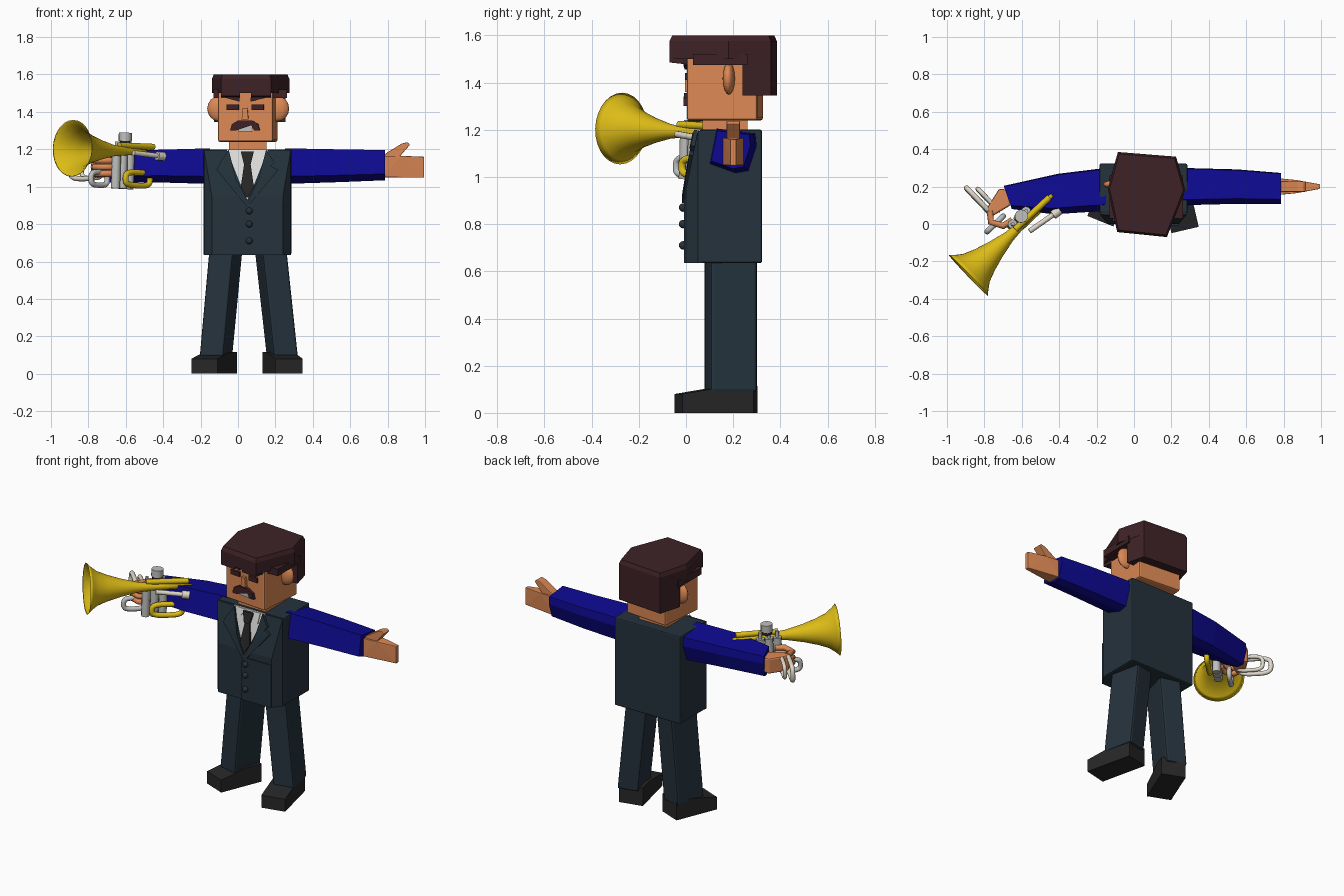
import bpy, bmesh, math
from mathutils import Vector, Matrix

if "Cube" in bpy.data.objects:
    bpy.data.objects.remove(bpy.data.objects["Cube"])


def material(name, r, g, b):
    m = bpy.data.materials.new(name)
    m.use_nodes = True
    m.diffuse_color = (r, g, b, 1)
    m.node_tree.nodes["Principled BSDF"].inputs["Base Color"].default_value = (r, g, b, 1)
    return m


SKIN = material("skin", .72, .25, .09)
SUIT = material("dark suit", .018, .032, .045)
BLUE = material("blue sleeve", .004, .003, .28)
BRASS = material("brass", .72, .5, .008)
HAIR = material("dark brown hair", .048, .016, .02)
BLACK = material("black", .02, .02, .021)
SILVER = material("silver", .52, .52, .5)
SHIRT = material("white shirt", .75, .75, .74)
CREAM = material("cream metal", .74, .68, .58)


def finish(name, bm, mat, smooth=False, bevel=0):
    bmesh.ops.recalc_face_normals(bm, faces=bm.faces)
    me = bpy.data.meshes.new(name)
    bm.to_mesh(me)
    bm.free()
    me.materials.append(mat)
    ob = bpy.data.objects.new(name, me)
    bpy.context.collection.objects.link(ob)
    for p in me.polygons:
        p.use_smooth = smooth
    if bevel:
        mod = ob.modifiers.new("bevel", 'BEVEL')
        mod.width, mod.segments = bevel, 2
    return ob


def hull(name, pts, mat, bevel=0):
    bm = bmesh.new()
    for p in pts:
        bm.verts.new(p)
    res = bmesh.ops.convex_hull(bm, input=bm.verts)
    bmesh.ops.delete(bm, geom=[v for v in bm.verts if not v.link_faces], context='VERTS')
    bmesh.ops.dissolve_limit(bm, angle_limit=.02, verts=bm.verts, edges=bm.edges)
    return finish(name, bm, mat, bevel=bevel)


def block(name, low, low_size, high, high_size, mat, yaw=0, bevel=0):
    """Tapered box between a bottom and a top rectangle."""
    rot = Matrix.Rotation(math.radians(yaw), 3, 'Z')
    pts = [Vector(c) + rot @ Vector((i * s[0] / 2, j * s[1] / 2, 0))
           for c, s in ((low, low_size), (high, high_size)) for i in (-1, 1) for j in (-1, 1)]
    return hull(name, pts, mat, bevel)


def loft(name, rings, mat, smooth=False, capped=True):
    bm = bmesh.new()
    rows = [[bm.verts.new(p) for p in r] for r in rings]
    n = len(rows[0])
    for a, b in zip(rows, rows[1:]):
        for i in range(n):
            bm.faces.new((a[i], a[(i + 1) % n], b[(i + 1) % n], b[i]))
    if capped:
        bm.faces.new(rows[0])
        bm.faces.new(rows[-1])
    return finish(name, bm, mat, smooth)


def tube(name, pts, r, mat, closed=False):
    cu = bpy.data.curves.new(name, 'CURVE')
    cu.dimensions = '3D'
    cu.bevel_depth, cu.bevel_resolution, cu.use_fill_caps = r, 3, True
    sp = cu.splines.new('POLY')
    sp.points.add(len(pts) - 1)
    for q, p in zip(sp.points, pts):
        q.co = (*p, 1)
    sp.use_cyclic_u = closed
    cu.materials.append(mat)
    ob = bpy.data.objects.new(name, cu)
    bpy.context.collection.objects.link(ob)
    return ob


def plate(name, outline, surface, thick, mat):
    """Outline in x and z, raised forward from a surface y = surface(z)."""
    bm = bmesh.new()
    front = [bm.verts.new((x, surface(z) - thick, z)) for x, z in outline]
    back = [bm.verts.new((x, surface(z) + .005, z)) for x, z in outline]
    bm.faces.new(front)
    bm.faces.new(back)
    n = len(front)
    for i in range(n):
        bm.faces.new((front[i], front[(i + 1) % n], back[(i + 1) % n], back[i]))
    bmesh.ops.triangulate(bm, faces=[f for f in bm.faces if len(f.verts) > 4])
    return finish(name, bm, mat)


CX = .05  # body centre line

# Jacket
block("jacket_body", (CX, .19, .635), (.47, .265), (CX, .19, 1.2), (.47, .265), SUIT, bevel=.008)


def chest(z):
    return 0 if z < .95 else (z - .95) * .2


hull("jacket_front", [(CX + s * w, y, z) for s in (-1, 1) for z in (.635, .95, 1.195)
                      for w, y in ((.233, .07), (.232, .05), (.19, chest(z)))], SUIT)
plate("jacket_flap", [(.03, .635), (.24, .635), (.24, .91), (.06, .91), (.03, .88)], chest, .008, SUIT)
plate("shirt_front", [(CX - .11, 1.198), (CX + .11, 1.198), (CX, .92)], chest, .004, SHIRT)
plate("tie_blade", [(CX - .016, 1.13), (CX + .016, 1.13), (CX + .035, 1), (CX, .94), (CX - .035, 1)],
      chest, .012, BLACK)
plate("tie_knot", [(CX - .035, 1.188), (CX + .035, 1.188), (CX + .018, 1.12), (CX - .018, 1.12)],
      chest, .02, BLACK)
for side, s in (("left", 1), ("right", -1)):
    plate(side + "_lapel", [(CX + s * x, z) for x, z in
                            ((.1, 1.198), (.145, 1.13), (.125, 1.11), (.165, 1.09), (0, .89), (0, .93),
                             (.06, 1.04))], chest, .016, SUIT)
    plate(side + "_collar", [(CX + s * x, z) for x, z in ((.02, 1.195), (.08, 1.198), (.07, 1.13))],
          chest, .009, SHIRT)
for i, z in enumerate((.87, .8, .71)):
    bm = bmesh.new()
    bmesh.ops.create_uvsphere(bm, u_segments=12, v_segments=8, radius=.018,
                              matrix=Matrix.Translation((.06, -.012, z)))
    finish(f"button_{i + 1}", bm, SUIT, True)

# Legs and shoes
for side, top, low, yaw, toe, turn, length in (("left", .175, .237, 12, (.273, -.032), 13, .31),
                                               ("right", -.065, -.118, -15, (-.18, .015), -22, .28)):
    block(side + "_leg", (low, .19, .09), (.132, .2), (top, .19, .66), (.135, .2), SUIT, yaw, .012)
    rot = Matrix.Rotation(math.radians(turn), 3, 'Z')
    hull(side + "_shoe", [Vector((*toe, z)) + rot @ Vector((s * .075, y, 0)) for s in (-1, 1)
                          for y, z in ((0, 0), (0, .08), (.1, .095), (length - .1, .115),
                                       (length, .115), (length, 0))], BLACK)

# Head, turned slightly
HEAD = Matrix.Translation((.052, .165, 0)) @ Matrix.Rotation(math.radians(-5), 4, 'Z')
block("neck", (.052, .165, 1.18), (.2, .19), (.052, .165, 1.25), (.2, .19), SKIN)
block("head", (.052, .165, 1.24), (.295, .3), (.052, .165, 1.55), (.295, .3), SKIN, -5, .01)
for side, s in (("left", 1), ("right", -1)):
    bm = bmesh.new()
    bmesh.ops.create_uvsphere(bm, u_segments=12, v_segments=8, radius=1,
                              matrix=HEAD @ Matrix.Translation((s * .155, .03, 1.417))
                              @ Matrix.Diagonal((.065, .026, .068, 1)))
    finish(side + "_ear", bm, SKIN, True)


def face_plate(name, outline, thick, mat):
    plate(name, outline, lambda z: -.15, thick, mat).matrix_world = HEAD


for side, s in (("left", 1), ("right", -1)):
    face_plate(side + "_eyebrow", [(s * x, z) for x, z in
                                   ((.03, 1.455), (.105, 1.475), (.1, 1.495), (.03, 1.475))], .018, HAIR)
    face_plate(side + "_eye", [(s * x, z) for x, z in
                               ((.035, 1.41), (.1, 1.41), (.1, 1.44), (.035, 1.44))], .012, HAIR)
face_plate("mouth", [(-.035, 1.295), (.035, 1.295), (.04, 1.33), (-.04, 1.33)], .008, SILVER)
face_plate("moustache", [(-.08, 1.3), (-.05, 1.3), (-.035, 1.328), (.035, 1.328), (.05, 1.3), (.08, 1.3),
                         (.07, 1.335), (.035, 1.355), (-.035, 1.355), (-.07, 1.335)], .02, HAIR)
face_plate("nose", [(-.018, 1.36), (.018, 1.36), (.012, 1.42), (-.012, 1.42)], .018, SKIN)

# Hair: six-sided cap, back block and fringe
cap = [(-.086, .385), (.225, .36), (.275, .18), (.176, -.07), (-.09, -.043), (-.14, .19)]
mid = Vector((.06, .17))
hull("hair_cap", [(*p, z) for p in cap for z in (1.5, 1.575)]
     + [(*(mid + (Vector(p) - mid) * .95), 1.6) for p in cap], HAIR)
hull("hair_back", [(x, y, z) for x, y in ((-.086, .385), (.225, .36), (.255, .24), (-.127, .24))
                   for z in (1.345, 1.55)], HAIR)
for side, a, b in (("right", 0, .38), ("left", .6, 1)):
    p, q = Vector(cap[4]), Vector(cap[3])
    ends = [p.lerp(q, a), p.lerp(q, b)]
    hull(side + "_fringe", [(e.x, e.y + dy, z) for e in ends for dy, z in
                            ((0, 1.52), (0, 1.485), (.09, 1.475), (.09, 1.52))], HAIR)
for side, x0, x1 in (("left", .19, .262), ("right", -.13, -.088)):
    hull(side + "_hair_side", [(x, y, z) for x in (x0, x1) for y in (.03, .26) for z in (1.475, 1.52)], HAIR)

# Arms
SECTION = [(-.7, .95), (.95, .75), (1, .2), (.65, -.85), (.1, -.95), (-1, -.55)]


def arm(name, stations):
    loft(name, [[(x + k * sy * u, y + sy * u, z + sz * v) for u, v in SECTION]
                for x, y, z, sy, sz, k in stations], BLUE)


arm("left_sleeve", [(.25, .2, 1.11, .1, .1, 0), (.55, .2, 1.112, .092, .092, 0), (.785, .19, 1.115, .083, .085, 0)])
arm("right_sleeve", [(-.15, .185, 1.11, .115, .1, 0), (-.42, .16, 1.11, .108, .092, .1),
                     (-.675, .142, 1.1, .062, .085, -.35)])

# Open left hand: palm and thumb
hull("left_palm", [(x, .2 + s * w, z) for x, w, z in
                   ((.77, .045, 1.05), (.77, .045, 1.165), (.87, .035, 1.165), (.995, .012, 1.16),
                    (.995, .012, 1.048)) for s in (-1, 1)], SKIN, .004)
hull("left_thumb", [(x, .2 + s * .028, z) for x, z in
                    ((.785, 1.13), (.785, 1.175), (.875, 1.23), (.905, 1.238), (.92, 1.225), (.855, 1.15))
                    for s in (-1, 1)], SKIN, .004)

# Trumpet frame: along the bore, to the side, and up
MOUTH = Vector((-.885, -.275, 1.205))
ALONG = Vector((.72, .69, -.04)).normalized()
SIDE = Vector((.69, -.72, 0)).normalized()
UP = SIDE.cross(ALONG)
if UP.z < 0:
    UP = -UP


def at(d, s=0, u=0):
    return MOUTH + ALONG * d + SIDE * s + UP * u


def ring(d, r, n=28):
    return [at(d, r * math.cos(t), r * math.sin(t)) for t in (i * math.tau / n for i in range(n))]


bell = [(.62, .013), (.42, .019), (.3, .031), (.2, .054), (.12, .078), (.06, .102), (.02, .132), (0, .152)]
loft("trumpet_bell", [ring(d, r) for d, r in bell]
     + [ring(d + .003, r - .006) for d, r in reversed(bell[2:])], BRASS, True)
tube("upper_tube", [at(.35, -.005, .03), at(.6, -.002, .032)], .017, BRASS)
tube("mouthpiece_pipe", [at(.4, .055, -.008), at(.56, .08, -.018)], .014, CREAM)
tube("mouthpiece_cup", [at(.55, .08, -.018), at(.595, .086, -.02)], .024, CREAM)

# Valves
for i, d in enumerate((.36, .41, .46)):
    tube(f"valve_{i + 1}", [at(d, -.035, -.2), at(d, -.035, .01)], .025, SILVER)
    tube(f"valve_stem_{i + 1}", [at(d, -.035, 0), at(d, -.035, .05)], .01, SILVER)
tube("valve_cap_ring", [at(.42, -.033, .035), at(.42, -.033, .055)], .03, BLACK)
tube("valve_cap", [at(.42, -.033, .055), at(.42, -.033, .1)], .036, SILVER)


def slide(name, centre, axis, reach, height, r, mat):
    """Rounded closed loop of tubing."""
    pts = []
    for i in range(28):
        c, s = math.cos(i * math.tau / 28), math.sin(i * math.tau / 28)
        pts.append(centre + axis * math.copysign(abs(c) ** .6, c) * reach
                   + UP * math.copysign(abs(s) ** .6, s) * height)
    tube(name, pts, r, mat, True)


slide("tuning_slide", at(.48, .01, -.145), ALONG, .09, .035, .016, BRASS)
slide("short_slide", at(.3, -.1, -.15), ALONG, .06, .035, .015, SILVER)
slide("long_slide", at(.32, -.25, -.1), SIDE, .095, .05, .014, CREAM)
slide("inner_slide", at(.36, -.22, -.1), SIDE, .08, .045, .012, CREAM)

# Gripping right hand
hull("right_palm", [(x, y, z) for x, y in ((-.66, .18), (-.66, .1), (-.76, .04), (-.79, .08), (-.72, .19))
                    for z in (1.05, 1.15)], SKIN, .01)
for i, z in enumerate((1.07, 1.105, 1.14)):
    tube(f"right_finger_{i + 1}", [(-.77, .07, z), (-.765, .01, z), (-.7, -.01, z), (-.65, .02, z)], .018, SKIN)
